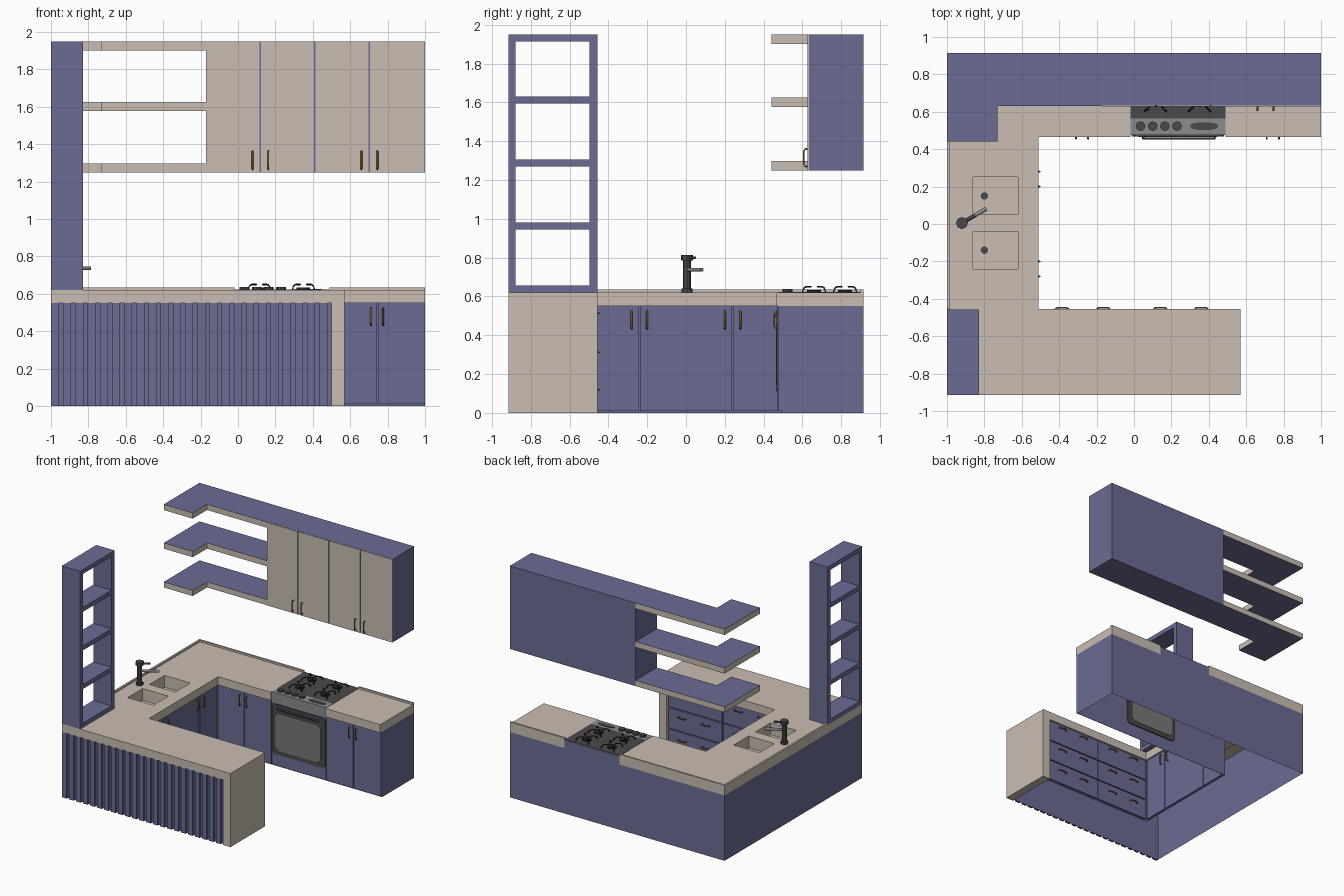
import bpy, bmesh, math
from mathutils import Vector

if "Cube" in bpy.data.objects:
    bpy.data.objects.remove(bpy.data.objects["Cube"])


def mat(name, r, g, b):
    m = bpy.data.materials.new(name)
    lin = [((c / 255 + 0.055) / 1.055) ** 2.4 for c in (r, g, b)]
    m.diffuse_color = (*lin, 1)
    m.use_nodes = True
    m.node_tree.nodes["Principled BSDF"].inputs["Base Color"].default_value = m.diffuse_color
    return m


BLUE = mat("slate_blue", 107, 108, 148)
CREAM = mat("cream_stone", 202, 190, 179)
GOLD = mat("brass", 140, 116, 50)
DARK = mat("charcoal", 74, 74, 76)
BLACK = mat("iron_black", 34, 34, 36)
STEEL = mat("steel_grey", 140, 140, 143)
GLASS = mat("oven_glass", 120, 120, 122)


def finish(name, bm, *mats):
    bmesh.ops.recalc_face_normals(bm, faces=bm.faces)
    me = bpy.data.meshes.new(name)
    bm.to_mesh(me)
    bm.free()
    for m in mats:
        me.materials.append(m)
    ob = bpy.data.objects.new(name, me)
    bpy.context.collection.objects.link(ob)
    return ob


def add_prism(bm, pts, z0, z1, bottom=True, top=True):
    lo = [bm.verts.new((x, y, z0)) for x, y in pts]
    hi = [bm.verts.new((x, y, z1)) for x, y in pts]
    n = len(pts)
    for i in range(n):
        j = (i + 1) % n
        bm.faces.new((lo[i], lo[j], hi[j], hi[i]))
    if bottom:
        bm.faces.new(lo[::-1])
    if top:
        bm.faces.new(hi)


def add_box(bm, x0, x1, y0, y1, z0, z1, **kw):
    add_prism(bm, [(x0, y0), (x1, y0), (x1, y1), (x0, y1)], z0, z1, **kw)


def boxes(name, m, *dims, **kw):
    bm = bmesh.new()
    for d in dims:
        add_box(bm, *d, **kw)
    return finish(name, bm, m)


def cyl(name, m, x, y, z0, z1, r, n=12):
    bm = bmesh.new()
    add_prism(bm, [(x + r * math.cos(2 * math.pi * i / n), y + r * math.sin(2 * math.pi * i / n))
                   for i in range(n)], z0, z1)
    return finish(name, bm, m)


def tubes(name, m, paths, r, res=1):
    cu = bpy.data.curves.new(name, 'CURVE')
    cu.dimensions = '3D'
    cu.bevel_depth, cu.bevel_resolution, cu.use_fill_caps = r, res, True
    for p in paths:
        s = cu.splines.new('POLY')
        s.points.add(len(p) - 1)
        for pt, co in zip(s.points, p):
            pt.co = (*co, 1)
    tmp = bpy.data.objects.new(name + "_path", cu)
    bpy.context.collection.objects.link(tmp)
    dg = bpy.context.evaluated_depsgraph_get()
    me = bpy.data.meshes.new_from_object(tmp.evaluated_get(dg))
    bpy.data.objects.remove(tmp)
    me.name = name
    me.materials.clear()
    me.materials.append(m)
    ob = bpy.data.objects.new(name, me)
    bpy.context.collection.objects.link(ob)
    return ob


def handle(pos, along, out, length=0.09, reach=0.02):
    p, a, o = Vector(pos), Vector(along) * length / 2, Vector(out) * reach
    tubes("handle", GOLD, [[p - a * 0.9, p - a + o * 0.55, p - a * 0.7 + o,
                            p + a * 0.7 + o, p + a + o * 0.55, p + a * 0.9]], 0.005)


# Base carcass: one U-shaped shell, open underneath
bm = bmesh.new()
add_prism(bm, [(-1, -0.895), (0.5, -0.895), (0.5, -0.485), (-0.54, -0.485),
               (-0.54, 0.49), (1, 0.49), (1, 0.915), (-1, 0.915)], 0, 0.55, False, False)
finish("base_carcass", bm, BLUE)
boxes("stove_back_panel", BLUE, (-0.02, 0.49, 0.905, 0.915, 0.55, 0.62))

# Fluted peninsula front
N = 23
pitch = 1.5 / N
boxes("front_slats", BLUE, *[(-1 + i * pitch, -1 + i * pitch + 0.043, -0.913, -0.895, 0, 0.55)
                             for i in range(N)])

# Countertop with waterfall end, sink holes cut through
bm = bmesh.new()
add_prism(bm, [(-1, -0.915), (0.57, -0.915), (0.57, -0.455), (-0.51, -0.455),
               (-0.51, 0.465), (-0.02, 0.465), (-0.02, 0.915), (-1, 0.915)], 0.55, 0.62)
counter = finish("countertop", bm, CREAM)
sinks = [(-0.86, -0.62, 0.05, 0.25), (-0.86, -0.62, -0.24, -0.04)]
cutter = boxes("sink_cutter", CREAM, *[(*s, 0.5, 0.7) for s in sinks])
cutter.hide_render = True
mod = counter.modifiers.new("sink_holes", 'BOOLEAN')
mod.operation, mod.solver, mod.object = 'DIFFERENCE', 'EXACT', cutter
bpy.context.view_layer.objects.active = counter
bpy.ops.object.modifier_apply(modifier=mod.name)
bpy.data.objects.remove(cutter)
boxes("countertop_right", CREAM, (0.49, 1, 0.465, 0.915, 0.55, 0.62))
boxes("waterfall_end", CREAM, (0.5, 0.57, -0.915, -0.455, 0, 0.55))
boxes("sink_basins", CREAM, *[(*s, 0.52, 0.55) for s in sinks], top=False)
for y in (0.15, -0.14):
    cyl("sink_drain", DARK, -0.8, y, 0.52, 0.525, 0.02)
boxes("counter_lip", CREAM, (-1, -0.985, -0.455, 0.9, 0.62, 0.635),
      (-1, -0.02, 0.9, 0.915, 0.62, 0.635), (0.49, 1, 0.9, 0.915, 0.62, 0.635))

# Faucet
cyl("faucet_base", DARK, -0.92, 0.005, 0.62, 0.64, 0.028, 8)
cyl("faucet_body", DARK, -0.92, 0.005, 0.64, 0.79, 0.02, 8)
cyl("faucet_cap", DARK, -0.92, 0.005, 0.785, 0.815, 0.032, 8)
tubes("faucet_spout", STEEL, [[(-0.92, 0.005, 0.737), (-0.79, 0.082, 0.737)]], 0.011)
tubes("faucet_lever", DARK, [[(-0.92, 0.005, 0.8), (-0.85, 0.046, 0.8)]], 0.008)

# Base doors and handles
g = 0.004
runs = [(-0.525, -0.275), (-0.275, -0.02), (0.49, 0.745), (0.745, 1)]
boxes("back_run_doors", BLUE, *[(a + g, b - (g if b < 1 else 0), 0.475, 0.49, 0.01, 0.55) for a, b in runs])
for x in (-0.31, -0.245, 0.71, 0.775):
    handle((x, 0.475, 0.478), (0, 0, 1), (0, -1, 0))
boxes("left_run_doors", BLUE, *[(-0.54, -0.525, a + g, b - g, 0.01, 0.55)
                                for a, b in ((-0.47, -0.24), (-0.24, 0.238), (0.238, 0.475))])
for y in (-0.28, -0.2, 0.2, 0.28):
    handle((-0.525, y, 0.478), (0, 0, 1), (1, 0, 0))

# Peninsula drawers
rows = [(0.012, 0.185), (0.193, 0.365), (0.373, 0.548)]
boxes("drawers", BLUE, *[(a, b, -0.485, -0.468, z0, z1) for z0, z1 in rows
                         for a, b in ((-0.515, -0.016), (-0.008, 0.49))])
for z in (0.12, 0.312, 0.513):
    for x in (-0.385, -0.165, 0.14, 0.36):
        handle((x, -0.468, z), (1, 0, 0), (0, 1, 0), 0.075)

# Stove
boxes("cooktop", DARK, (-0.02, 0.49, 0.565, 0.905, 0.595, 0.622))
boxes("control_panel", STEEL, (-0.02, 0.49, 0.475, 0.565, 0.535, 0.622))
for x in (0.035, 0.1, 0.165, 0.23):
    cyl("stove_knob", DARK, x, 0.523, 0.622, 0.638, 0.026, 8)
bm = bmesh.new()
add_prism(bm, [(0.375 + 0.075 * math.copysign(abs(math.cos(t)) ** 0.5, math.cos(t)),
                0.523 + 0.02 * math.sin(t)) for t in [math.pi * (i + 0.5) / 6 for i in range(12)]], 0.622, 0.626)
finish("stove_display", bm, DARK)


def chamfered_plate(name, m, x0, x1, z0, z1, y0, y1, c):
    # rounded-corner plate facing the front
    bm = bmesh.new()
    pts = [(x0 + c, z0), (x1 - c, z0), (x1, z0 + c), (x1, z1 - c),
           (x1 - c, z1), (x0 + c, z1), (x0, z1 - c), (x0, z0 + c)]
    add_prism(bm, pts, y0, y1)
    for v in bm.verts:
        v.co = (v.co.x, v.co.z, v.co.y)
    finish(name, bm, m)


boxes("oven_lower_panel", BLUE, (-0.016, 0.486, 0.475, 0.49, 0.01, 0.535))
chamfered_plate("oven_door", DARK, -0.012, 0.482, 0.11, 0.53, 0.467, 0.5, 0.02)
chamfered_plate("oven_window", GLASS, 0.025, 0.445, 0.145, 0.46, 0.464, 0.503, 0.03)
tubes("oven_handle", DARK, [[(0.05, 0.47, 0.5), (0.05, 0.457, 0.5), (0.43, 0.457, 0.5), (0.43, 0.47, 0.5)]], 0.008)

# Burners with cross-shaped grates
for x in (0.115, 0.35):
    for y in (0.66, 0.82):
        cyl("burner", BLACK, x, y, 0.622, 0.634, 0.036)
        arms = []
        for k in range(4):
            c, s = math.cos(math.pi / 4 + k * math.pi / 2), math.sin(math.pi / 4 + k * math.pi / 2)
            arms.append([(x + c * r, y + s * r, z) for r, z in
                         ((0.022, 0.65), (0.06, 0.65), (0.076, 0.642), (0.084, 0.622))])
        tubes("burner_grate", BLACK, arms, 0.0045, 0)

# Tall open shelf tower on the counter
boxes("tower_shelf", BLUE, (-1, -0.83, -0.915, -0.88, 0.62, 1.95), (-1, -0.83, -0.498, -0.457, 0.62, 1.95),
      *[(-1, -0.83, -0.88, -0.498, z, z + 0.037)
        for z in (0.62, 0.944, 1.269, 1.594, 1.913)])

# Wall shelves: blue boards with cream edges
for z0, z1 in ((1.25, 1.297), (1.577, 1.625), (1.902, 1.95)):
    bm = bmesh.new()
    add_prism(bm, [(-1, 0.44), (-0.73, 0.44), (-0.73, 0.63), (-0.17, 0.63),
                   (-0.17, 0.915), (-1, 0.915)], z0, z1)
    bm.normal_update()
    for f in bm.faces:
        f.material_index = 0 if abs(f.normal.z) > 0.5 else 1
    finish("wall_shelf", bm, BLUE, CREAM)

# Wall cabinet with four doors
boxes("wall_cabinet", BLUE, (-0.17, 1, 0.634, 0.915, 1.25, 1.95))
edges = [-0.17, 0.12, 0.41, 0.703, 1]
boxes("wall_cabinet_doors", CREAM, *[(a + (0 if i == 0 else g), b - (0 if i == 3 else g), 0.627, 0.634, 1.25, 1.949)
                                     for i, (a, b) in enumerate(zip(edges, edges[1:]))])
for x in (0.078, 0.162, 0.66, 0.745):
    handle((x, 0.627, 1.315), (0, 0, 1), (0, -1, 0), 0.095)
